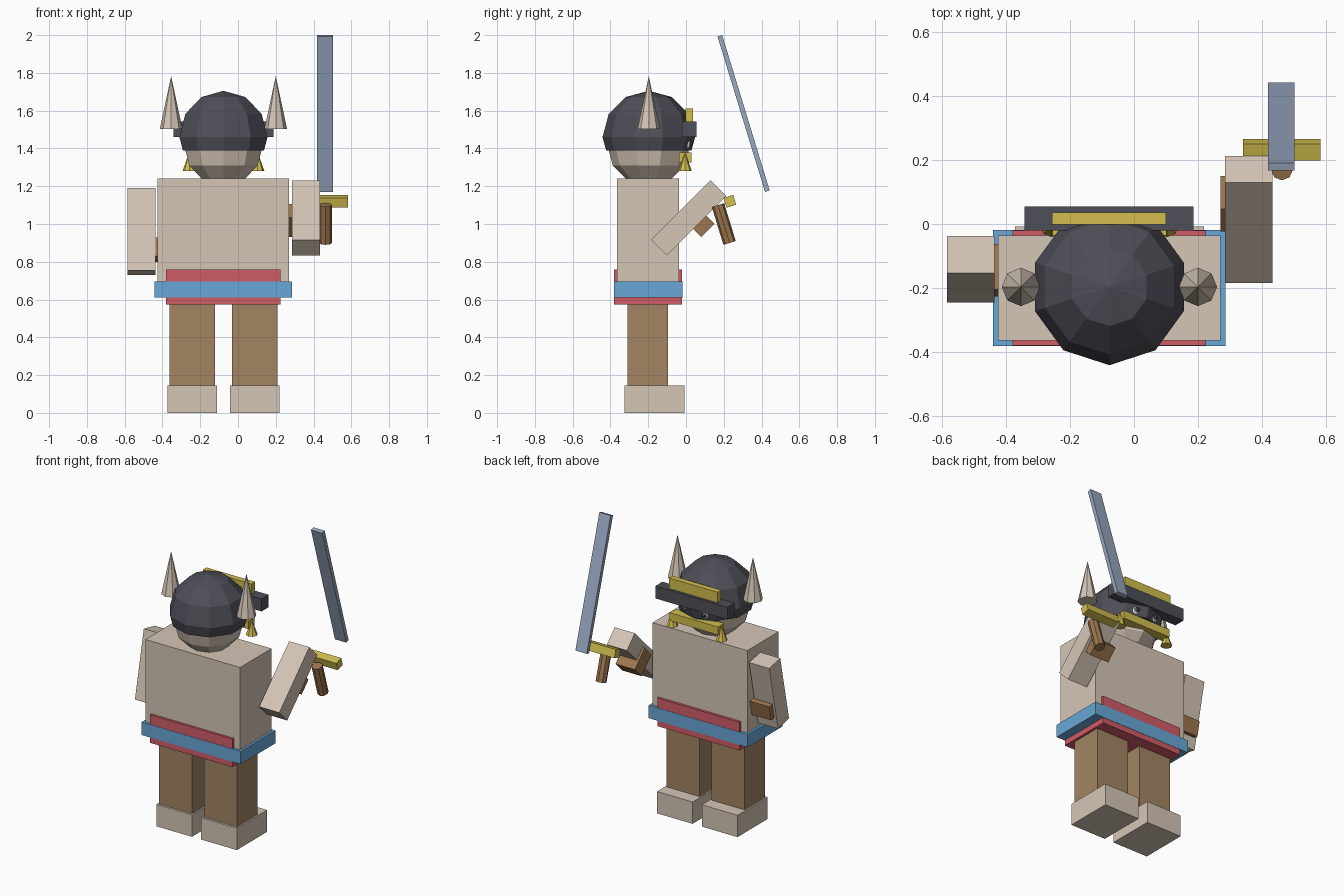
import bpy
import bmesh
from math import sin, cos, pi, radians
from mathutils import Matrix, Vector

old = bpy.data.objects.get("Cube")
if old:
    bpy.data.objects.remove(old, do_unlink=True)


def material(name, r, g, b):
    """Flat colour given in 8-bit screen values, stored as linear."""
    col = [((c / 255 + 0.055) / 1.055) ** 2.4 for c in (r, g, b)] + [1]
    m = bpy.data.materials.new(name)
    m.use_nodes = True
    m.diffuse_color = col
    m.node_tree.nodes["Principled BSDF"].inputs["Base Color"].default_value = col
    return m


SKIN = material("pale skin", 213, 198, 182)
BROWN = material("brown cloth", 163, 133, 99)
RED = material("red cloth", 208, 92, 102)
BLUE = material("blue belt", 104, 167, 214)
DARK = material("dark iron", 78, 78, 88)
GOLD = material("gold", 210, 190, 78)
STEEL = material("steel", 152, 168, 192)
LEATHER = material("leather", 158, 118, 78)
WHITE = material("eye white", 235, 235, 235)


def finish(name, bm, mat, centre, tilt):
    bmesh.ops.recalc_face_normals(bm, faces=bm.faces)
    me = bpy.data.meshes.new(name)
    bm.to_mesh(me)
    bm.free()
    me.materials.append(mat)
    ob = bpy.data.objects.new(name, me)
    ob.location = centre
    ob.rotation_euler.x = radians(tilt)
    bpy.context.collection.objects.link(ob)
    return ob


def block(name, mat, centre, size, tilt=0):
    bm = bmesh.new()
    bmesh.ops.create_cube(bm, size=1)
    bmesh.ops.scale(bm, vec=size, verts=bm.verts)
    return finish(name, bm, mat, centre, tilt)


def span(name, mat, x, y, z):
    """Upright block given by its limits on each axis."""
    lim = (x, y, z)
    return block(name, mat, [(a + b) / 2 for a, b in lim], [b - a for a, b in lim])


def lathe(name, mat, centre, profile, sides, tilt=0):
    """Faceted solid of revolution from (radius, height) points, with closed ends."""
    bm = bmesh.new()
    rings = []
    for r, z in profile:
        turns = [pi / 2 + 2 * pi * i / sides for i in range(sides)]
        rings.append([bm.verts.new((r * cos(a), r * sin(a), z)) for a in turns])
    for low, high in zip(rings, rings[1:]):
        for i in range(sides):
            j = (i + 1) % sides
            bm.faces.new((low[i], low[j], high[j], high[i]))
    bm.faces.new(rings[0])
    bm.faces.new(rings[-1])
    bmesh.ops.remove_doubles(bm, verts=bm.verts, dist=1e-5)
    return finish(name, bm, mat, centre, tilt)


def ball(r, start=0, steps=6):
    return [(r * sin(pi * i / steps), -r * cos(pi * i / steps)) for i in range(start, steps + 1)]


MID = -0.077   # centre line of the body
HEAD_Y = -0.197

# Legs and feet
for side, s in (("right", -1), ("left", 1)):
    leg_x = MID + s * 0.165
    span(side + "_leg", BROWN, (leg_x - 0.121, leg_x + 0.121), (-0.31, -0.095), (0.14, 0.62))
    span(side + "_foot", SKIN, (leg_x - 0.131, leg_x + 0.131), (-0.325, -0.008), (0, 0.145))

# Torso, loincloth and belt
span("torso", SKIN, (-0.425, 0.271), (-0.365, -0.036), (0.62, 1.242))
span("loincloth", RED, (-0.38, 0.225), (-0.38, -0.02), (0.573, 0.76))
span("belt", BLUE, (-0.441, 0.287), (-0.382, -0.018), (0.61, 0.695))

# Head and helmet
lathe("head", SKIN, (MID, HEAD_Y, 1.42), ball(0.22), 10)
lathe("helmet", DARK, (MID, HEAD_Y, 1.46), [(0.226, -0.07)] + ball(0.245, 3), 10)
for side, s in (("right", -1), ("left", 1)):
    lathe(side + "_horn", SKIN, (MID + s * 0.277, HEAD_Y, 1.503), [(0.06, 0), (0, 0.28)], 8)

# Face: brow guard, gold crest, moustache and eyes
span("brow_guard", DARK, (-0.342, 0.187), (-0.02, 0.055), (1.46, 1.542))
span("brow_crest", GOLD, (-0.257, 0.1), (-0.002, 0.036), (1.53, 1.612))
span("moustache_bar", GOLD, (-0.255, 0.101), (-0.036, 0.028), (1.325, 1.378))
for side, s in (("right", -1), ("left", 1)):
    lathe(side + "_moustache_tip", GOLD, (MID + s * 0.181, -0.005, 1.28),
          [(0.036, 0), (0, 0.1)], 8)
    lathe(side + "_eye", WHITE, (MID + s * 0.07, 0.0, 1.425), ball(0.028), 8)
    lathe(side + "_pupil", DARK, (MID + s * 0.07, 0.02, 1.425), ball(0.016), 8)


# Arms with bracers, swung about the x axis
def arm(side, s, centre, tilt):
    block(side + "_arm", SKIN, centre, (0.148, 0.118, 0.445), tilt)
    turn = Matrix.Rotation(radians(tilt), 3, "X")
    lift = turn @ Vector(BRACER[side])
    block(side + "_bracer", LEATHER, Vector(centre) + lift, (0.142, 0.147, 0.1), tilt)


BRACER = {"right": (0.014, 0.018, -0.095), "left": (-0.018, 0.045, 0.025)}
arm("right", -1, (-0.511, -0.142, 0.96), -12)
arm("left", 1, (0.359, 0.014, 1.032), -45)

# Sword
block("sword_blade", STEEL, (0.461, 0.305, 1.585), (0.083, 0.026, 0.86), 17)
block("sword_guard", GOLD, (0.462, 0.232, 1.12), (0.243, 0.054, 0.054), 17)
lathe("sword_grip", LEATHER, (0.463, 0.2, 1.0), [(0.034, -0.105), (0.034, 0.105)], 8, 17)
